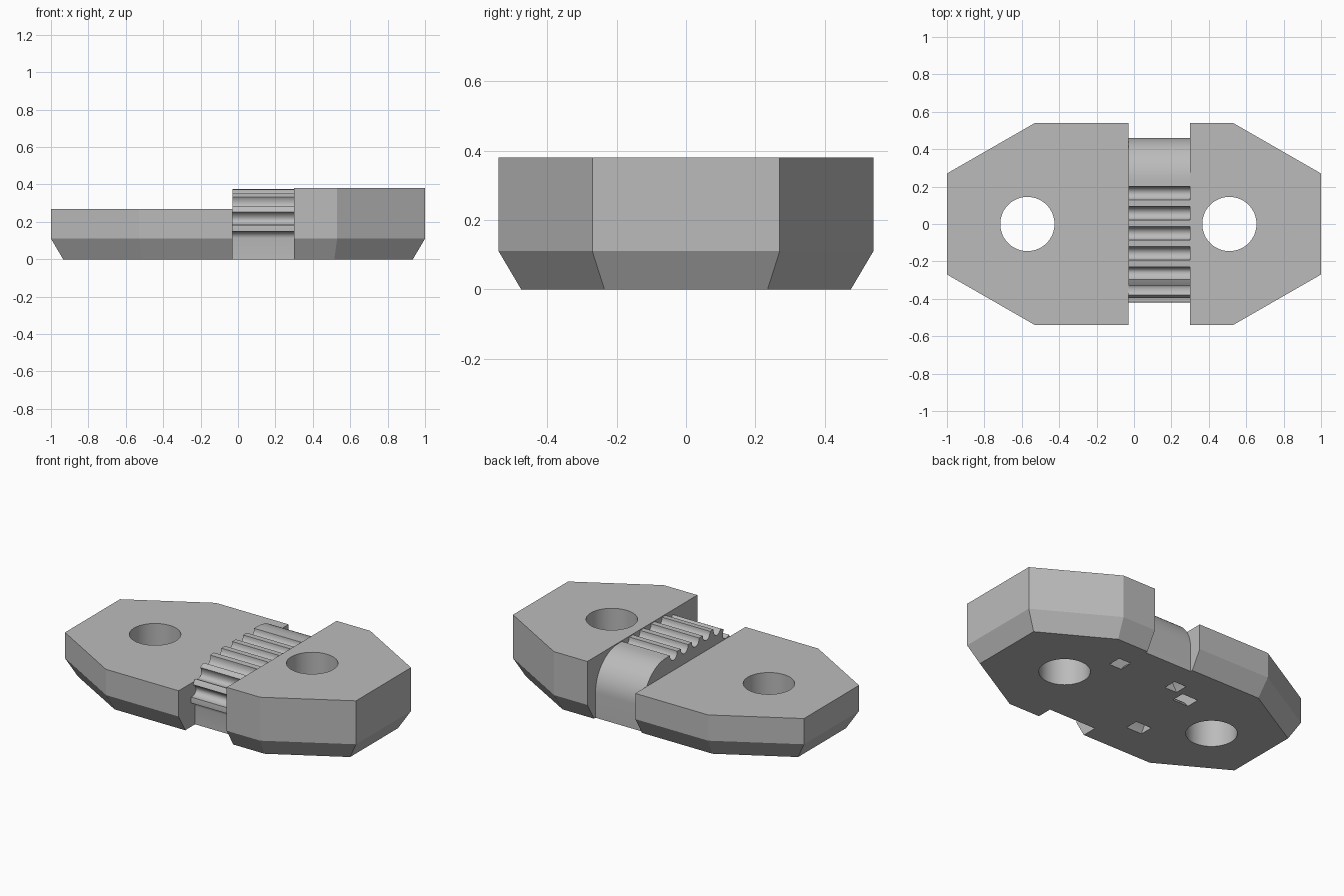
import bpy
import bmesh
from math import sin, cos, pi, radians
from mathutils import Vector, Matrix

cube = bpy.data.objects.get("Cube")
if cube:
    bpy.data.objects.remove(cube, do_unlink=True)

grey = bpy.data.materials.new("plain_grey")
grey.use_nodes = True
colour = (0.5, 0.5, 0.5, 1)
grey.diffuse_color = colour
grey.node_tree.nodes["Principled BSDF"].inputs["Base Color"].default_value = colour


def finish(name, bm):
    bmesh.ops.recalc_face_normals(bm, faces=bm.faces)
    mesh = bpy.data.meshes.new(name)
    bm.to_mesh(mesh)
    bm.free()
    mesh.materials.append(grey)
    obj = bpy.data.objects.new(name, mesh)
    bpy.context.collection.objects.link(obj)
    return obj


def loft(name, rings):
    """Closed solid through rings of matching points."""
    bm = bmesh.new()
    loops = [[bm.verts.new(p) for p in ring] for ring in rings]
    for a, b in zip(loops, loops[1:]):
        for i in range(len(a)):
            j = (i + 1) % len(a)
            bm.faces.new((a[i], a[j], b[j], b[i]))
    bm.faces.new(loops[0])
    bm.faces.new(loops[-1])
    return finish(name, bm)


def half_outline(side, cut, corner_x, end_x, half_width, end_width, z):
    half = [(cut, half_width), (side * corner_x, half_width), (side * end_x, end_width)]
    pts = half + [(x, -y) for x, y in reversed(half)]
    return [(x, y, z) for x, y in pts]


def end_block(name, side, cut, top):
    return loft(name, [
        half_outline(side, cut, 0.515, 0.935, 0.475, 0.235, 0),
        half_outline(side, cut, 0.53, 1, 0.54, 0.27, 0.11),
        half_outline(side, cut, 0.53, 1, 0.54, 0.27, top)])


# Path over the bridge: flat top, quarter turn, then down the front
RADIUS, TOP, BEND_Y = 0.22, 0.375, -0.2


def on_path(s, depth):
    if s < 0:
        return (BEND_Y - s, TOP - depth)
    a = min(s / RADIUS, pi / 2)
    drop = max(0, s - RADIUS * pi / 2)
    r = RADIUS - depth
    return (BEND_Y - r * sin(a), TOP - RADIUS + r * cos(a) - drop)


def bridge_profile():
    # Smooth rounded back
    pts = [(0.46, 0)]
    for i in range(17):
        a = pi / 2 * i / 16
        pts.append((0.24 + RADIUS * cos(a), TOP - RADIUS + RADIUS * sin(a)))
    # Eight rounded grooves, the last one running down into the front wall
    pitch, half, deep, steps = 0.1075, 0.036, 0.042, 12
    for g in range(8):
        centre = -0.365 + g * pitch
        last = steps // 2 if g == 7 else steps
        for i in range(last + 1):
            t = pi * i / steps
            pts.append(on_path(centre - half * cos(t), deep * sin(t)))
        # Follow the bend across the land between grooves
        if g < 7:
            for k in (1, 2):
                pts.append(on_path(centre + half + (pitch - 2 * half) * k / 3, 0))
    pts.append((pts[-1][0], 0))
    return pts


low_block = end_block("low_end_block", -1, -0.03, 0.27)
tall_block = end_block("tall_end_block", 1, 0.3, 0.38)
profile = bridge_profile()
bridge = loft("grooved_bridge", [[(x, y, z) for y, z in profile] for x in (-0.03, 0.3)])


def hole_cutter(x):
    bm = bmesh.new()
    bmesh.ops.create_cone(bm, cap_ends=True, segments=64, radius1=0.145, radius2=0.145,
                          depth=2, matrix=Matrix.Translation((x, 0, 0)))
    return finish("hole_cutter", bm)


def arch_cutter(centre, along_x, width):
    """Curved tie channel opening twice on the underside."""
    base = -0.11
    arc = []
    for r, order in ((0.27, 1), (0.195, -1)):
        arc += [(r * cos(pi * i / 20), base + r * sin(pi * i / 20)) for i in range(21)][::order]
    rings = []
    for w in (-width / 2, width / 2):
        rings.append([Vector((centre[0] + (u if along_x else w),
                              centre[1] + (w if along_x else u), z)) for u, z in arc])
    return loft("channel_cutter", rings)


def cut(obj, cutter):
    mod = obj.modifiers.new("cut", "BOOLEAN")
    mod.operation = "DIFFERENCE"
    mod.solver = "EXACT"
    mod.object = cutter
    bpy.context.view_layer.objects.active = obj
    bpy.ops.object.modifier_apply(modifier=mod.name)


low_hole = hole_cutter(-0.57)
tall_hole = hole_cutter(0.51)
cross_channel = arch_cutter((0.125, 0.27), True, 0.085)
side_channel = arch_cutter((-0.215, -0.01), False, 0.11)
for obj, cutters in ((low_block, (low_hole, side_channel, cross_channel)),
                     (tall_block, (tall_hole, cross_channel)),
                     (bridge, (cross_channel,))):
    for c in cutters:
        cut(obj, c)
for c in (low_hole, tall_hole, cross_channel, side_channel):
    bpy.data.objects.remove(c, do_unlink=True)

# Smooth the curves and keep the flats crisp
for obj in (low_block, tall_block, bridge):
    bpy.ops.object.select_all(action="DESELECT")
    obj.select_set(True)
    bpy.context.view_layer.objects.active = obj
    bpy.ops.object.shade_smooth_by_angle(angle=radians(25))
